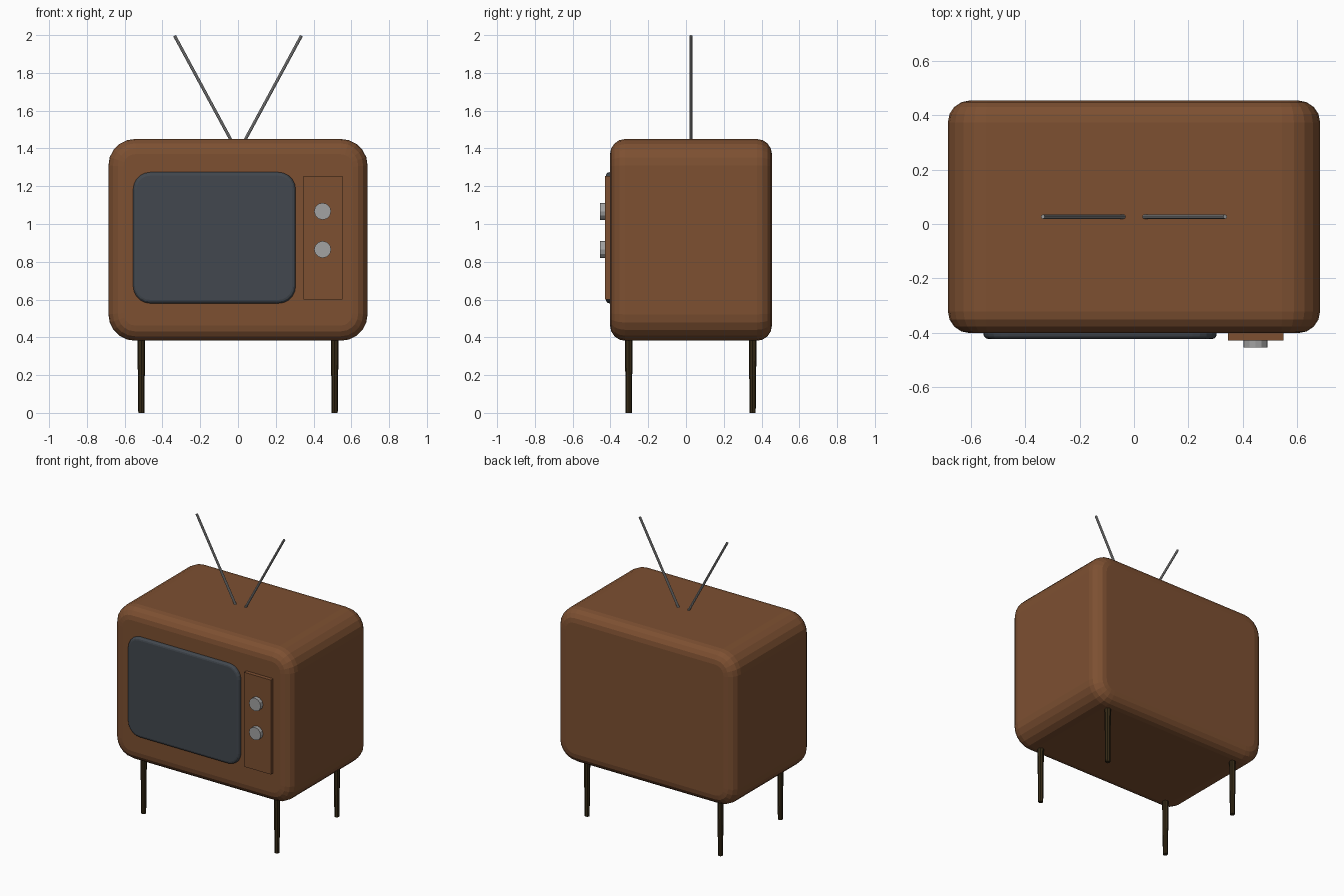
import bpy, bmesh, math
from mathutils import Vector

if "Cube" in bpy.data.objects:
    bpy.data.objects.remove(bpy.data.objects["Cube"])


def material(name, rgb):
    m = bpy.data.materials.new(name)
    m.diffuse_color = (*rgb, 1.0)
    m.use_nodes = True
    m.node_tree.nodes["Principled BSDF"].inputs["Base Color"].default_value = m.diffuse_color
    return m


wood = material("brown wood", (0.205, 0.080, 0.031))
glass = material("dark screen", (0.054, 0.064, 0.077))
metal = material("grey metal", (0.36, 0.36, 0.36))
dark = material("dark legs", (0.036, 0.023, 0.008))


def finish(bm, name, mat):
    bmesh.ops.recalc_face_normals(bm, faces=bm.faces)
    me = bpy.data.meshes.new(name)
    bm.to_mesh(me)
    bm.free()
    me.materials.append(mat)
    ob = bpy.data.objects.new(name, me)
    bpy.context.collection.objects.link(ob)
    return ob


def box(name, mat, lo, hi, corner=0, corner_segs=1, edge=0, edge_segs=1, both=True):
    """Box with rounded corners seen from the front, then softened front/back rims."""
    lo, hi = Vector(lo), Vector(hi)
    bm = bmesh.new()
    bmesh.ops.create_cube(bm, size=1)
    for v in bm.verts:
        v.co = Vector([(lo[i] + hi[i]) / 2 + v.co[i] * (hi[i] - lo[i]) for i in range(3)])
    if corner:
        along_y = [e for e in bm.edges if abs(e.verts[0].co.y - e.verts[1].co.y) > 1e-4]
        bmesh.ops.bevel(bm, geom=along_y, offset=corner, offset_type='OFFSET',
                        segments=corner_segs, profile=0.5, affect='EDGES')
    if edge:
        ys = (lo.y, hi.y) if both else (lo.y,)
        rim = [e for e in bm.edges
               if any(all(abs(v.co.y - y) < 1e-4 for v in e.verts) for y in ys)]
        bmesh.ops.bevel(bm, geom=rim, offset=edge, offset_type='OFFSET',
                        segments=edge_segs, profile=0.5, affect='EDGES')
    return finish(bm, name, mat)


def rod(name, mat, a, b, ra, rb, sides):
    """Tapered cylinder from point a to point b."""
    a, b = Vector(a), Vector(b)
    bm = bmesh.new()
    bmesh.ops.create_cone(bm, cap_ends=True, segments=sides, radius1=ra, radius2=rb,
                          depth=(b - a).length)
    ob = finish(bm, name, mat)
    ob.location = (a + b) / 2
    ob.rotation_mode = 'QUATERNION'
    ob.rotation_quaternion = (b - a).to_track_quat('Z', 'Y')
    return ob


# Cabinet
box("cabinet", wood, (-0.686, -0.402, 0.382), (0.686, 0.455, 1.45), 0.14, 5, 0.08, 4)

# Screen and control panel
box("screen", glass, (-0.555, -0.424, 0.58), (0.305, -0.38, 1.274), 0.09, 5, 0.018, 3, False)
box("control_panel", wood, (0.347, -0.429, 0.60), (0.552, -0.38, 1.255))

# Knobs
for i, z in enumerate((1.067, 0.865)):
    rod(f"knob_{i + 1}", metal, (0.448, -0.42, z), (0.448, -0.455, z), 0.045, 0.045, 12)

# Legs and antennas
for side, s in (("left", -1), ("right", 1)):
    for place, y in (("front", -0.303), ("back", 0.353)):
        rod(f"{place}_{side}_leg", dark, (s * 0.512, y, 0), (s * 0.512, y, 0.42),
            0.016, 0.021, 8)
    rod(f"{side}_antenna", metal, (s * 0.032, 0.027, 1.435), (s * 0.336, 0.027, 1.997),
        0.008, 0.008, 8)
